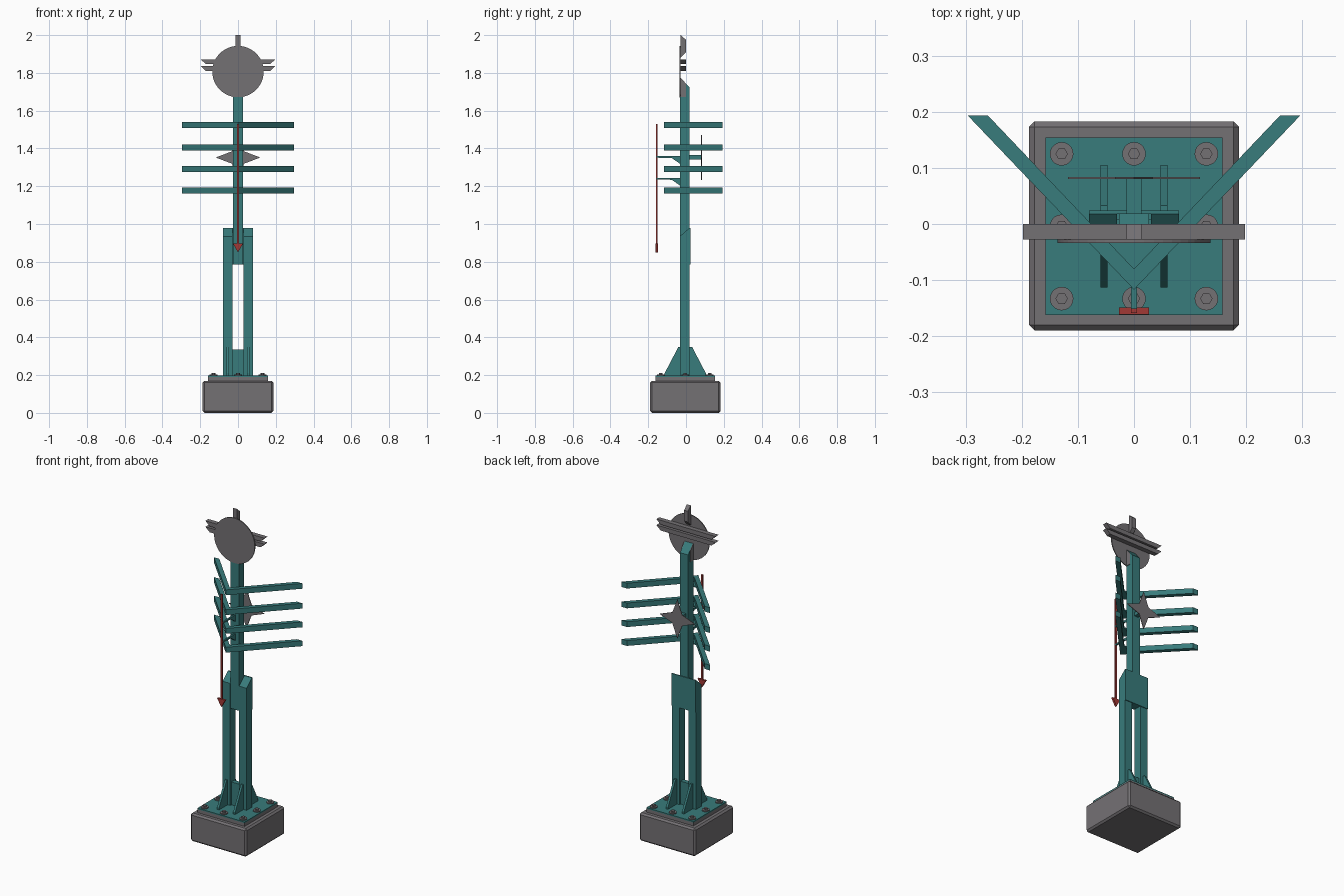
import bpy, bmesh, math
from mathutils import Matrix, Vector

if "Cube" in bpy.data.objects:
    bpy.data.objects.remove(bpy.data.objects["Cube"])


def material(name, rgb):
    m = bpy.data.materials.new(name)
    m.diffuse_color = (*rgb, 1)
    m.use_nodes = True
    m.node_tree.nodes["Principled BSDF"].inputs["Base Color"].default_value = m.diffuse_color
    return m


TEAL = material("teal paint", (0.04, 0.2, 0.2))
GREY = material("grey metal", (0.175, 0.165, 0.175))
RED = material("red paint", (0.36, 0.04, 0.035))


def finish(name, bm, mat, bevel=0):
    bmesh.ops.recalc_face_normals(bm, faces=bm.faces)
    me = bpy.data.meshes.new(name)
    bm.to_mesh(me)
    bm.free()
    me.materials.append(mat)
    ob = bpy.data.objects.new(name, me)
    bpy.context.collection.objects.link(ob)
    if bevel:
        b = ob.modifiers.new("bevel", 'BEVEL')
        b.width, b.segments, b.limit_method = bevel, 1, 'ANGLE'
    return ob


def prism(name, pts, axis, lo, hi, mat, bevel=0):
    """Extrude a 2D outline along an axis: x uses (y,z), y uses (x,z), z uses (x,y)."""
    def place(p, d):
        return {'x': (d, p[0], p[1]), 'y': (p[0], d, p[1]), 'z': (p[0], p[1], d)}[axis]
    bm = bmesh.new()
    face = bm.faces.new([bm.verts.new(place(p, lo)) for p in pts])
    ext = bmesh.ops.extrude_face_region(bm, geom=[face])
    moved = [g for g in ext['geom'] if isinstance(g, bmesh.types.BMVert)]
    bmesh.ops.translate(bm, verts=moved, vec=Vector(place((0, 0), hi - lo)))
    return finish(name, bm, mat, bevel)


def box(name, x0, x1, y0, y1, z0, z1, mat, bevel=0):
    return prism(name, [(x0, y0), (x1, y0), (x1, y1), (x0, y1)], 'z', z0, z1, mat, bevel)


def ring(r, n, cx=0, cy=0, turn=0):
    return [(cx + r * math.cos(turn + 2 * math.pi * i / n),
             cy + r * math.sin(turn + 2 * math.pi * i / n)) for i in range(n)]


# plinth, grout layer and base plate
box("plinth", -0.187, 0.187, -0.19, 0.183, 0, 0.17, GREY, 0.01)
box("grout_pad", -0.158, 0.158, -0.162, 0.154, 0.168, 0.19, GREY)
box("base_plate", -0.158, 0.158, -0.162, 0.154, 0.19, 0.197, TEAL)

# eight anchor bolts: washer, nut and a small hex stud
for i in (-1, 0, 1):
    for j in (-1, 0, 1):
        if i or j:
            x, y = 0.129 * i, -0.004 + 0.129 * j
            prism("bolt_washer", ring(0.021, 20, x, y), 'z', 0.196, 0.203, GREY)
            prism("bolt_nut", ring(0.011, 6, x, y), 'z', 0.203, 0.212, GREY)

# twin lower posts with sloped tops, and their base gussets
post = [(-0.032, 0.196), (0.019, 0.196), (0.019, 0.98), (-0.032, 0.935)]
gusset = [(-0.113, 0.196), (0.105, 0.196), (0.105, 0.21), (0.033, 0.348),
          (-0.041, 0.348), (-0.113, 0.21)]
for s in (-1, 1):
    a, b = sorted((s * 0.03, s * 0.08))
    prism("lower_post", post, 'x', a, b, TEAL)
    a, b = sorted((s * 0.047, s * 0.06))
    prism("base_gusset", gusset, 'x', a, b, TEAL)
box("post_foot_spacer", -0.031, 0.031, -0.02, 0.008, 0.196, 0.335, TEAL)
box("back_splice_plate", -0.08, 0.08, 0.018, 0.024, 0.785, 0.98, TEAL)

# upper pole with sloped top
prism("upper_pole", [(-0.031, 0.785), (0.019, 0.785), (0.019, 1.722), (-0.031, 1.777)],
      'x', -0.027, 0.027, TEAL)

# V-shaped arms with infill webs joining them to the pole
vee = [(0, -0.117), (0.296, 0.193), (0.26, 0.193), (0, -0.08),
       (-0.26, 0.193), (-0.296, 0.193)]
for z in (1.178, 1.292, 1.405, 1.525):
    prism("vee_arm", vee, 'z', z - 0.016, z + 0.016, TEAL)
    prism("arm_web", [(-0.045, -0.033), (0, -0.081), (0.045, -0.033)],
          'z', z - 0.016, z - 0.009, TEAL)

# brackets holding the arrow in front of the pole
for z in (1.24, 1.355):
    prism("arrow_bracket", [(-0.157, z - 0.004), (-0.075, z - 0.006), (-0.031, z - 0.037),
                            (-0.031, z + 0.004), (-0.157, z + 0.004)],
          'x', -0.005, 0.005, TEAL)

# red downward arrow
box("arrow_rod", -0.005, 0.005, -0.159, -0.151, 0.89, 1.53, RED)
prism("arrow_head", [(-0.027, 0.897), (0, 0.85), (0.027, 0.897)], 'y', -0.161, -0.149, RED)

# four-pointed star on a rear bracket
star = [((0.118 if k % 2 == 0 else 0.046) * math.cos(k * math.pi / 4),
         1.352 + (0.118 if k % 2 == 0 else 0.046) * math.sin(k * math.pi / 4)) for k in range(8)]
prism("star_plate", star, 'y', 0.08, 0.084, GREY)
box("star_bracket", -0.013, 0.013, 0.018, 0.081, 1.342, 1.364, TEAL)

# round head plate with cross bars and vertical stub behind it
prism("head_disc", ring(0.136, 48, 0, 1.807), 'y', -0.034, -0.028, GREY)
for z in (1.81, 1.846):
    prism("head_cross_bar", [(-0.17, z), (0.17, z), (0.198, z + 0.026), (-0.198, z + 0.026)],
          'y', -0.028, 0, GREY)
prism("head_top_stub", [(-0.028, 1.88), (0, 1.91), (0, 1.975), (-0.028, 2.0)],
      'x', -0.013, 0.013, GREY)
# grey clamp at the pole top
for s in (-1, 1):
    a, b = sorted((s * 0.026, s * 0.03))
    prism("head_clamp", [(-0.03, 1.672), (0, 1.672), (0, 1.743), (-0.03, 1.776)],
          'x', a, b, GREY)
